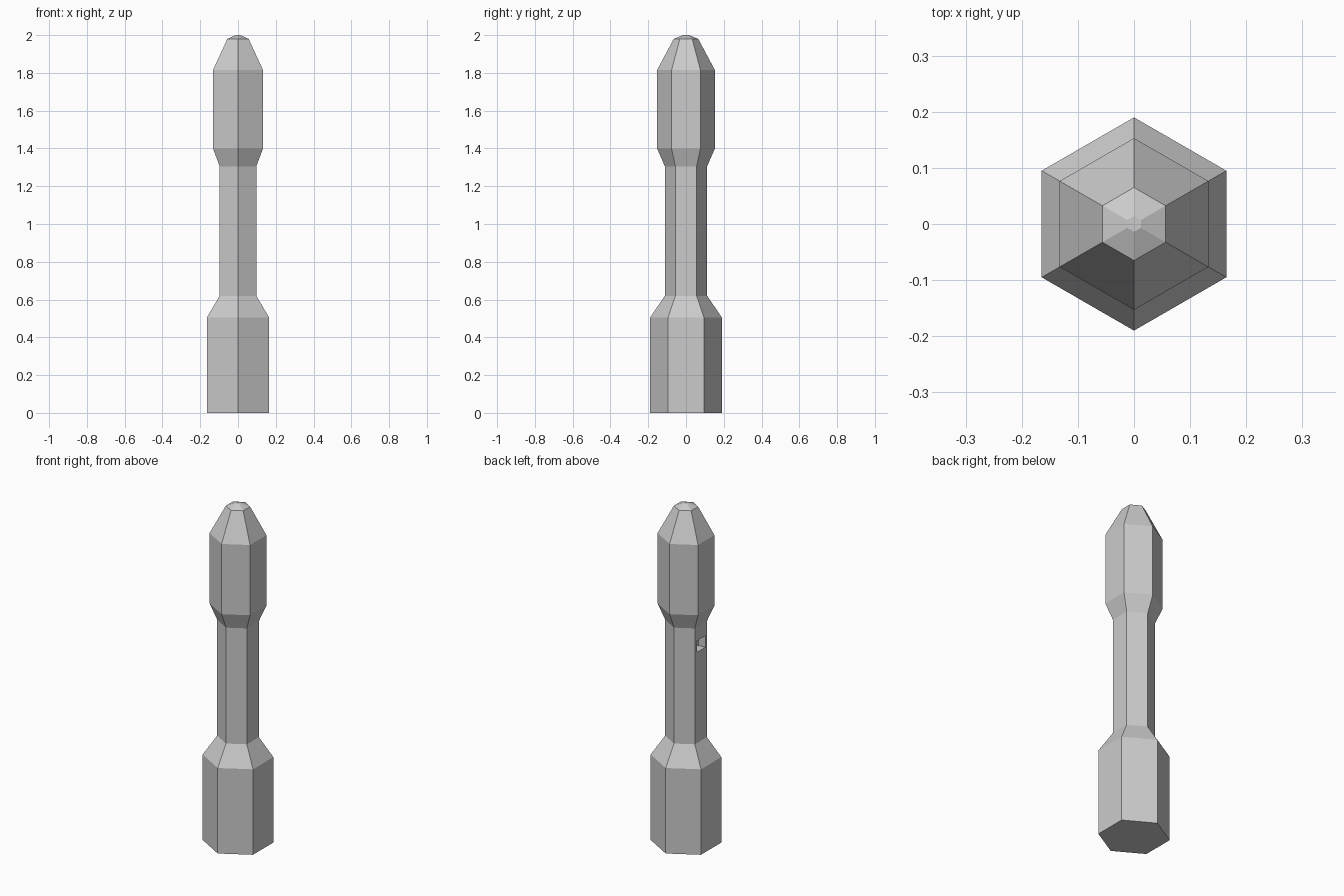
import bpy, bmesh, math

if "Cube" in bpy.data.objects:
    bpy.data.objects.remove(bpy.data.objects["Cube"])

SIDES = 6

# Hexagonal body: (corner radius, height) profile, bottom to top
profile = [(0.19, 0), (0.19, 0.505), (0.112, 0.62), (0.112, 1.305),
           (0.153, 1.40), (0.153, 1.815), (0.065, 1.98), (0.014, 2.0)]

bm = bmesh.new()
rings = []
for r, z in profile:
    angles = [math.pi / 2 + i * math.tau / SIDES for i in range(SIDES)]
    rings.append([bm.verts.new((r * math.cos(a), r * math.sin(a), z)) for a in angles])
for low, high in zip(rings, rings[1:]):
    for i in range(SIDES):
        j = (i + 1) % SIDES
        bm.faces.new((low[i], low[j], high[j], high[i]))
bm.faces.new(rings[0][::-1])
bm.faces.new(rings[-1])
bmesh.ops.recalc_face_normals(bm, faces=bm.faces)
mesh = bpy.data.meshes.new("handle_body")
bm.to_mesh(mesh)
bm.free()
body = bpy.data.objects.new("handle_body", mesh)
bpy.context.collection.objects.link(body)

# Small square recess in the left face of the neck
bpy.ops.mesh.primitive_cube_add(size=1, location=(-0.097, -0.004, 1.19))
cutter = bpy.context.object
cutter.name = "recess_cutter"
cutter.scale = (0.09, 0.075, 0.068)
cutter.hide_render = True
cutter.display_type = 'WIRE'
cut = body.modifiers.new("recess", 'BOOLEAN')
cut.operation = 'DIFFERENCE'
cut.solver = 'EXACT'
cut.object = cutter
